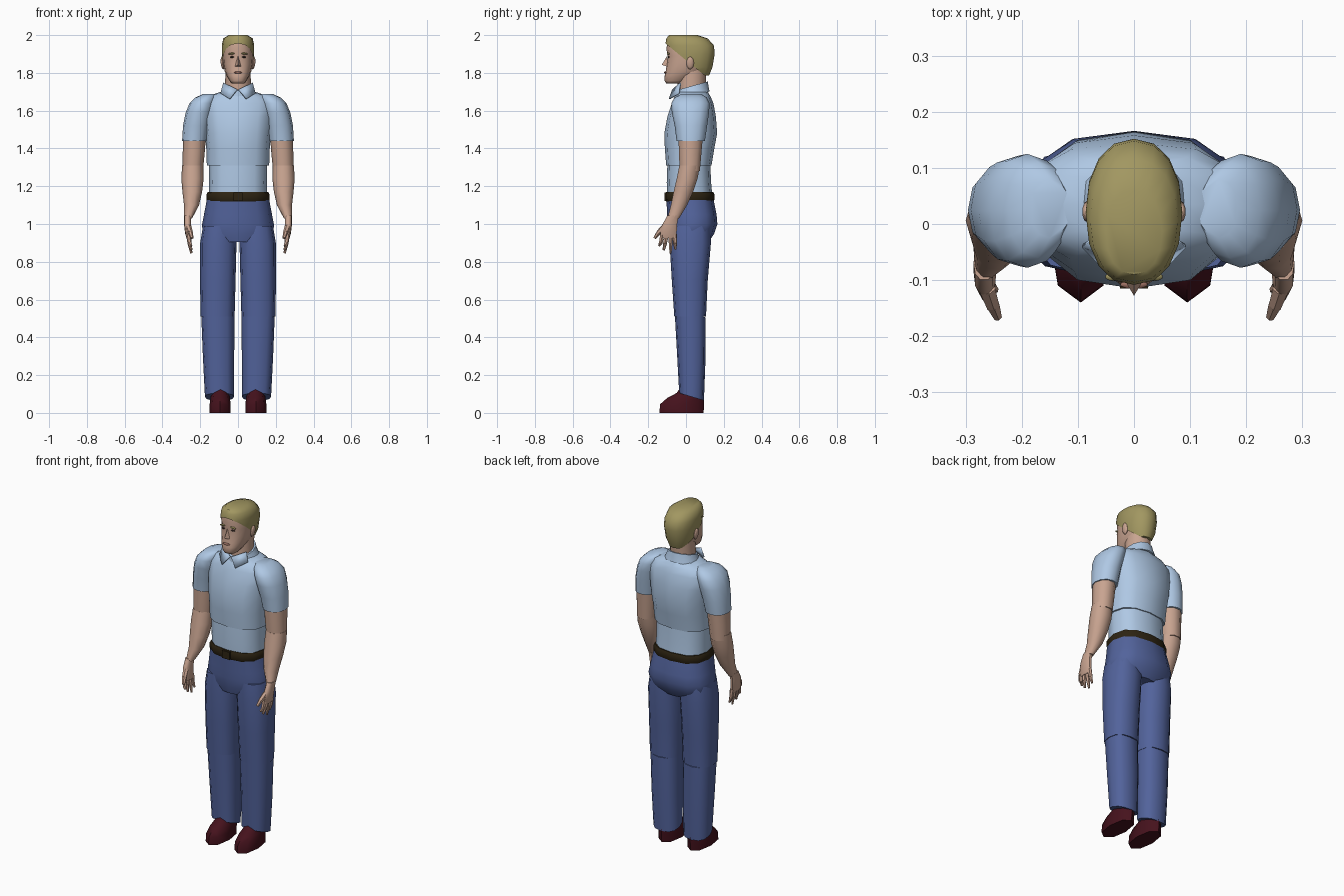
import bpy, bmesh, math
from mathutils import Vector, Matrix


def material(name, rgb):
    m = bpy.data.materials.new(name)
    m.diffuse_color = (*rgb, 1)
    return m


SHIRT = material("shirt_blue", (.43, .58, .78))
JEANS = material("trouser_blue", (.085, .125, .33))
SKIN = material("skin", (.58, .37, .28))
HAIR = material("hair_blond", (.36, .31, .12))
SHOE = material("shoe_red", (.06, .006, .012))
BELT = material("belt_brown", (.026, .017, .006))
DARK = material("dark", (.05, .03, .025))
LIP = material("lip", (.35, .17, .13))


def finish(name, bm, mat, mirror=False, angle=50):
    bmesh.ops.recalc_face_normals(bm, faces=bm.faces)
    me = bpy.data.meshes.new(name)
    bm.to_mesh(me)
    bm.free()
    me.materials.append(mat)
    for p in me.polygons:
        p.use_smooth = True
    me.set_sharp_from_angle(angle=math.radians(angle))
    ob = bpy.data.objects.new(name, me)
    bpy.context.collection.objects.link(ob)
    if mirror:
        ob.modifiers.new("Mirror", 'MIRROR').use_mirror_merge = False
    return ob


def power(v, p):
    return math.copysign(abs(v) ** (2 / p), v)


def loft(rings, n=12, p=2.4, tilt=0.0):
    """Stack of rounded rings, each (z, centre x, half width, front y, back y)."""
    bm = bmesh.new()
    loops = []
    for z, cx, rx, y0, y1 in rings:
        cy, ry = (y0 + y1) / 2, (y1 - y0) / 2
        loop = []
        for i in range(n):
            a = math.tau * i / n
            y = ry * power(math.sin(a), p)
            loop.append(bm.verts.new((cx + rx * power(math.cos(a), p), cy + y, z + tilt * y)))
        loops.append(loop)
    for a, b in zip(loops, loops[1:]):
        for i in range(n):
            j = (i + 1) % n
            bm.faces.new((a[i], a[j], b[j], b[i]))
    bm.faces.new(loops[0])
    bm.faces.new(loops[-1])
    return bm


def rod(bm, a, b, r0, r1):
    """Tapered six-sided rod from a to b."""
    a, b = Vector(a), Vector(b)
    d = b - a
    m = Matrix.Translation((a + b) / 2) @ d.to_track_quat('Z', 'Y').to_matrix().to_4x4()
    bmesh.ops.create_cone(bm, cap_ends=True, segments=6, radius1=r0, radius2=r1,
                          depth=d.length, matrix=m)


def blob(name, loc, size, mat, mirror=False, rot=0.0):
    bm = bmesh.new()
    m = Matrix.Translation(loc) @ Matrix.Rotation(rot, 4, 'Y') @ Matrix.Diagonal((*size, 1))
    bmesh.ops.create_uvsphere(bm, u_segments=10, v_segments=6, radius=1, matrix=m)
    return finish(name, bm, mat, mirror)


# Shirt: chest overhanging a waist section
finish("shirt_chest", loft([
    (1.31, 0, .165, -.105, .135), (1.40, 0, .168, -.112, .15), (1.48, 0, .175, -.115, .165),
    (1.57, 0, .185, -.098, .158), (1.64, 0, .195, -.075, .145), (1.675, 0, .165, -.06, .13),
    (1.70, 0, .09, -.045, .115)], p=2.5), SHIRT)
finish("shirt_waist", loft([
    (1.14, 0, .155, -.10, .14), (1.22, 0, .153, -.102, .133), (1.33, 0, .155, -.098, .128)],
    p=2.5), SHIRT)

# Sleeves
finish("sleeve", loft([
    (1.44, .23, .066, -.05, .10), (1.52, .22, .071, -.06, .112), (1.59, .205, .072, -.075, .122),
    (1.64, .19, .066, -.078, .125), (1.67, .17, .055, -.06, .11), (1.688, .15, .035, -.025, .08)],
    p=2.2), SHIRT, True)

# Collar band and its two front flaps
finish("collar", loft([
    (1.675, 0, .105, -.065, .125), (1.70, 0, .09, -.06, .12), (1.73, 0, .078, -.058, .115)],
    p=2, tilt=.28), SHIRT)
bm = bmesh.new()
bm.faces.new([bm.verts.new(v) for v in (
    (.002, -.066, 1.71), (.075, -.025, 1.745), (.09, -.035, 1.69), (.042, -.085, 1.66))])
flap = finish("collar_flap", bm, SHIRT, True)
flap.modifiers.new("Thickness", 'SOLIDIFY').thickness = .008

# Belt with buckle
finish("belt", loft([
    (1.118, 0, .160, -.104, .144), (1.128, 0, .166, -.110, .150),
    (1.158, 0, .166, -.110, .150), (1.17, 0, .160, -.104, .144)], p=2.5), BELT)
bm = bmesh.new()
bmesh.ops.create_cube(bm, size=1, matrix=Matrix.Translation((0, -.108, 1.144))
                      @ Matrix.Diagonal((.05, .014, .045, 1)))
finish("belt_buckle", bm, BELT)

# Trousers: hips, thighs, shins
finish("trouser_hips", loft([
    (.905, 0, .155, -.08, .12), (.95, 0, .188, -.092, .15), (1.0, 0, .19, -.098, .166),
    (1.05, 0, .18, -.10, .162), (1.14, 0, .163, -.104, .144)], p=2.5), JEANS)
finish("trouser_thigh", loft([
    (.51, .108, .09, -.062, .106), (.70, .107, .094, -.075, .115),
    (.90, .104, .096, -.087, .132), (.99, .10, .085, -.085, .13)], p=2.5), JEANS, True)
finish("trouser_shin", loft([
    (.085, .098, .077, -.036, .095), (.30, .103, .083, -.048, .103),
    (.53, .107, .088, -.061, .104)], p=2.5, tilt=-.3), JEANS, True)

# Shoes
finish("shoe", loft([
    (0, .095, .055, -.14, .093), (.045, .095, .055, -.138, .096), (.08, .094, .052, -.098, .095),
    (.105, .094, .046, -.05, .09), (.14, .094, .04, -.025, .08)], n=8, p=2.3), SHOE, True)

# Bare arms
finish("upper_arm", loft([
    (1.28, .24, .054, -.036, .076), (1.37, .235, .058, -.04, .084),
    (1.46, .23, .060, -.043, .092)], n=10, p=2.1), SKIN, True)
finish("forearm", loft([
    (1.03, .264, .021, -.10, -.035), (1.10, .246, .040, -.082, .008), (1.17, .242, .052, -.068, .04),
    (1.24, .241, .059, -.052, .064), (1.31, .24, .056, -.038, .076)], n=10, p=2.1), SKIN, True)

# Hands: palm, fingers, thumb
finish("palm", loft([
    (.925, .260, .013, -.135, -.052), (.95, .263, .017, -.138, -.048),
    (1.0, .267, .019, -.125, -.045), (1.045, .267, .019, -.10, -.038)], n=10), SKIN, True)
bm = bmesh.new()
for y, ty, tz in ((-.125, -.142, .885), (-.103, -.118, .862), (-.081, -.082, .845), (-.06, -.056, .865)):
    mid = (.257, (y + ty) / 2, .90)
    rod(bm, (.262, y, .945), mid, .013, .011)
    rod(bm, mid, (.247, ty, tz), .011, .006)
rod(bm, (.262, -.115, .985), (.252, -.145, .955), .016, .013)
rod(bm, (.252, -.143, .957), (.243, -.166, .925), .013, .008)
finish("fingers", bm, SKIN, True)

# Neck and head
finish("neck", loft([
    (1.66, 0, .072, -.045, .10), (1.75, 0, .068, -.045, .105), (1.83, 0, .066, -.04, .11)],
    p=2), SKIN)
finish("head", loft([
    (1.745, 0, .035, -.105, -.02), (1.758, 0, .045, -.114, .01), (1.785, 0, .06, -.113, .06),
    (1.81, 0, .071, -.107, .10), (1.85, 0, .078, -.102, .12), (1.89, 0, .081, -.098, .13),
    (1.93, 0, .081, -.104, .132), (1.97, 0, .07, -.095, .11)], n=16, p=2.3), SKIN, angle=60)

# Hair cap, trimmed along a sloping hairline
bm = loft([
    (1.785, 0, .06, -.08, .122), (1.83, 0, .08, -.104, .14), (1.90, 0, .086, -.108, .152),
    (1.945, 0, .086, -.110, .148), (1.982, 0, .078, -.104, .115), (2.0, 0, .05, -.09, .06)],
    n=16, p=2.2)
bmesh.ops.bisect_plane(bm, geom=bm.verts[:] + bm.edges[:] + bm.faces[:], dist=1e-5,
                       plane_co=(0, -.11, 1.957), plane_no=(0, .155, .19), clear_inner=True)
finish("hair", bm, HAIR)

# Nose
bm = bmesh.new()
top, tip = bm.verts.new((0, -.100, 1.89)), bm.verts.new((0, -.128, 1.843))
left, right = (bm.verts.new((s * .018, -.098, 1.832)) for s in (-1, 1))
for f in ((top, left, tip), (top, tip, right), (tip, left, right)):
    bm.faces.new(f)
finish("nose", bm, SKIN)

# Ears, eyes, brows, lips
blob("ear", (.082, .022, 1.852), (.010, .02, .034), SKIN, True, rot=.12)
blob("eye", (.032, -.092, 1.884), (.012, .006, .005), DARK, True)
blob("brow", (.034, -.094, 1.902), (.018, .008, .005), HAIR, True, rot=.1)
blob("lips", (0, -.108, 1.802), (.025, .008, .006), LIP)
